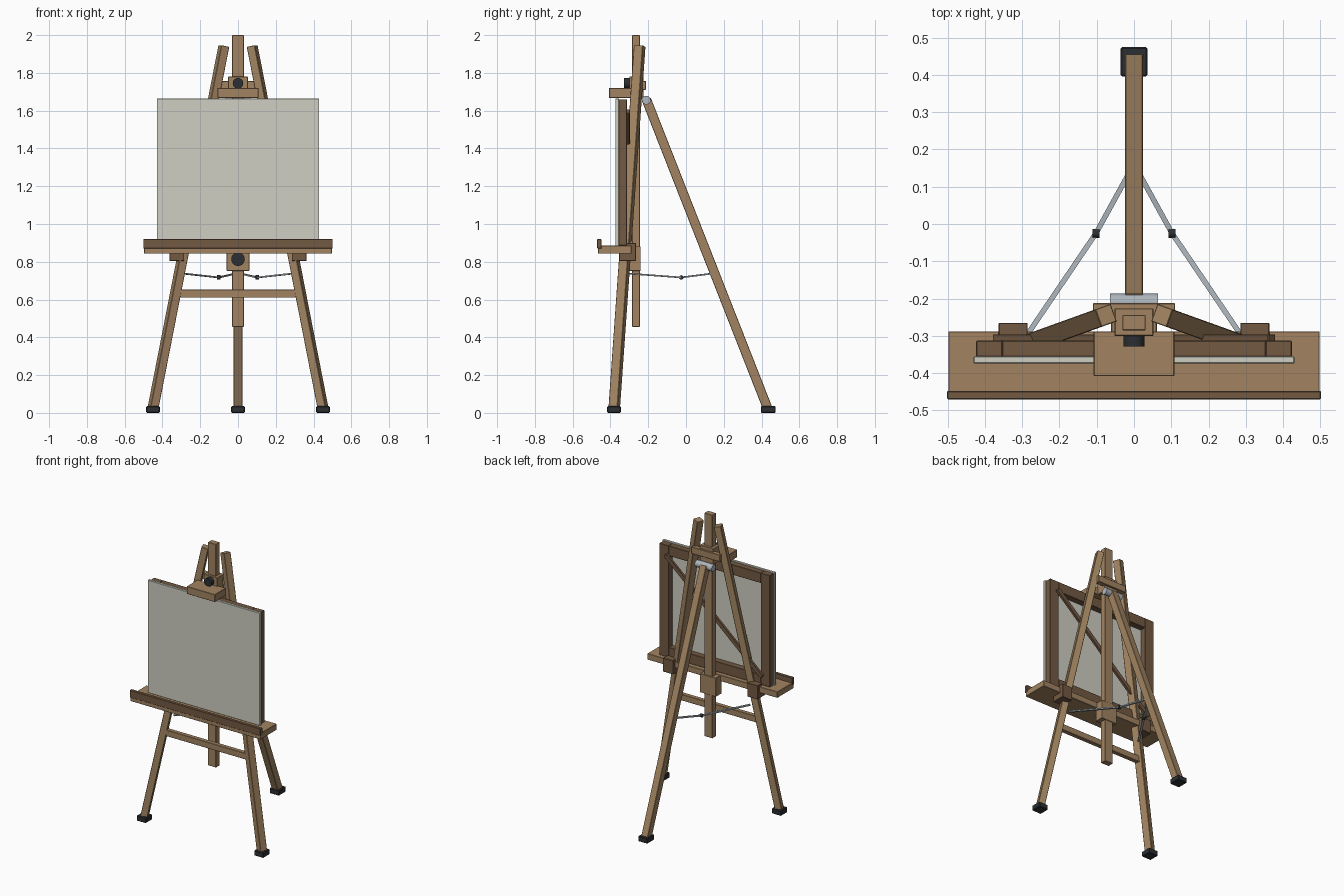
import bpy
from mathutils import Vector
from math import pi

if "Cube" in bpy.data.objects:
    bpy.data.objects.remove(bpy.data.objects["Cube"])


def material(name, rgb):
    m = bpy.data.materials.new(name)
    m.diffuse_color = (*rgb, 1)
    m.use_nodes = True
    m.node_tree.nodes["Principled BSDF"].inputs["Base Color"].default_value = m.diffuse_color
    return m


WOOD = material("wood", (0.36, 0.23, 0.12))
DARK = material("dark_wood", (0.17, 0.10, 0.055))
CLOTH = material("canvas_cloth", (0.62, 0.62, 0.54))
RUBBER = material("rubber", (0.025, 0.028, 0.032))
METAL = material("metal", (0.42, 0.47, 0.51))


def finish(name, mat, size, bevel):
    o = bpy.context.object
    o.name = name
    o.scale = size
    bpy.ops.object.transform_apply(location=False, rotation=False, scale=True)
    o.data.materials.append(mat)
    if bevel:
        b = o.modifiers.new("bevel", 'BEVEL')
        b.width = bevel
        b.segments = 1
    return o


def box(name, x, y, z, mat, bevel=0.002):
    """Box from (min, max) ranges."""
    r = (x, y, z)
    bpy.ops.mesh.primitive_cube_add(size=1, location=[(a + b) / 2 for a, b in r])
    return finish(name, mat, [b - a for a, b in r], bevel)


def beam(name, p, q, w, t, mat, bevel=0.002):
    """Rectangular bar between two points; w is the horizontal width."""
    p, q = Vector(p), Vector(q)
    d = q - p
    bpy.ops.mesh.primitive_cube_add(size=1, location=(p + q) / 2)
    o = finish(name, mat, (w, t, d.length), bevel)
    o.rotation_euler = d.to_track_quat('Z', 'Y').to_euler()
    return o


def cylinder(name, loc, r, length, axis, mat):
    rot = {'x': (0, pi / 2, 0), 'y': (pi / 2, 0, 0)}[axis]
    bpy.ops.mesh.primitive_cylinder_add(vertices=24, radius=r, depth=length,
                                        location=loc, rotation=rot)
    o = bpy.context.object
    o.name = name
    o.data.materials.append(mat)
    bpy.ops.object.shade_smooth_by_angle()
    return o


# Front legs, feet, tray brackets and folding stays, both sides
for s, side in ((-1, "left"), (1, "right")):
    beam("front_leg_" + side, (s * 0.45, -0.38, 0.025), (s * 0.075, -0.245, 1.942),
         0.05, 0.045, WOOD)
    box("front_foot_" + side, (s * 0.45 - 0.036, s * 0.45 + 0.036),
        (-0.417, -0.345), (0, 0.036), RUBBER, 0.004)
    box("tray_bracket_" + side, (s * 0.324 - 0.039, s * 0.324 + 0.039),
        (-0.355, -0.265), (0.805, 0.9), DARK)
    joint = (s * 0.102, -0.025, 0.717)
    beam("stay_front_" + side, (s * 0.285, -0.295, 0.737), joint, 0.014, 0.008, METAL, 0)
    beam("stay_rear_" + side, joint, (s * 0.014, 0.135, 0.737), 0.014, 0.008, METAL, 0)
    cylinder("stay_joint_" + side, joint, 0.012, 0.018, 'x', RUBBER)

# Rear leg with hinge
beam("rear_leg", (0, 0.432, 0.025), (0, -0.21, 1.66), 0.048, 0.05, WOOD)
box("rear_foot", (-0.036, 0.036), (0.396, 0.474), (0, 0.036), RUBBER, 0.004)
cylinder("rear_hinge", (0, -0.21, 1.656), 0.023, 0.13, 'x', METAL)

# Mast and crossbars
box("mast", (-0.031, 0.031), (-0.285, -0.244), (0.455, 2.0), WOOD)
box("lower_crossbar", (-0.32, 0.32), (-0.353, -0.323), (0.61, 0.653), WOOD)
box("upper_crossbar", (-0.11, 0.11), (-0.245, -0.212), (1.71, 1.757), WOOD)

# Tray
box("tray", (-0.498, 0.498), (-0.465, -0.288), (0.843, 0.885), WOOD)
box("tray_lip", (-0.501, 0.501), (-0.47, -0.448), (0.87, 0.92), DARK)
box("tray_clamp", (-0.061, 0.061), (-0.302, -0.24), (0.752, 0.882), WOOD)
cylinder("tray_knob", (0, -0.315, 0.814), 0.036, 0.032, 'y', RUBBER)

# Upper canvas clamp
box("upper_clamp", (-0.052, 0.052), (-0.3, -0.226), (1.67, 1.78), WOOD)
box("upper_clamp_jaw", (-0.108, 0.108), (-0.408, -0.288), (1.668, 1.72), WOOD)
cylinder("upper_knob", (0, -0.312, 1.745), 0.028, 0.032, 'y', RUBBER)

# Canvas on its stretcher frame
Z0, Z1, X, W = 0.887, 1.66, 0.423, 0.07
box("canvas", (-0.43, 0.43), (-0.374, -0.355), (0.885, 1.665), CLOTH)
for s, side in ((-1, "left"), (1, "right")):
    box("stretcher_" + side, sorted((s * X, s * (X - W))), (-0.356, -0.313), (Z0, Z1), DARK)
for z, end in ((Z0, "bottom"), (Z1 - W, "top")):
    box("stretcher_" + end, (W - X, X - W), (-0.356, -0.313), (z, z + W), DARK)
beam("stretcher_brace", (0.37, -0.305, 1.597), (-0.37, -0.305, 0.95), 0.018, 0.03, DARK)
